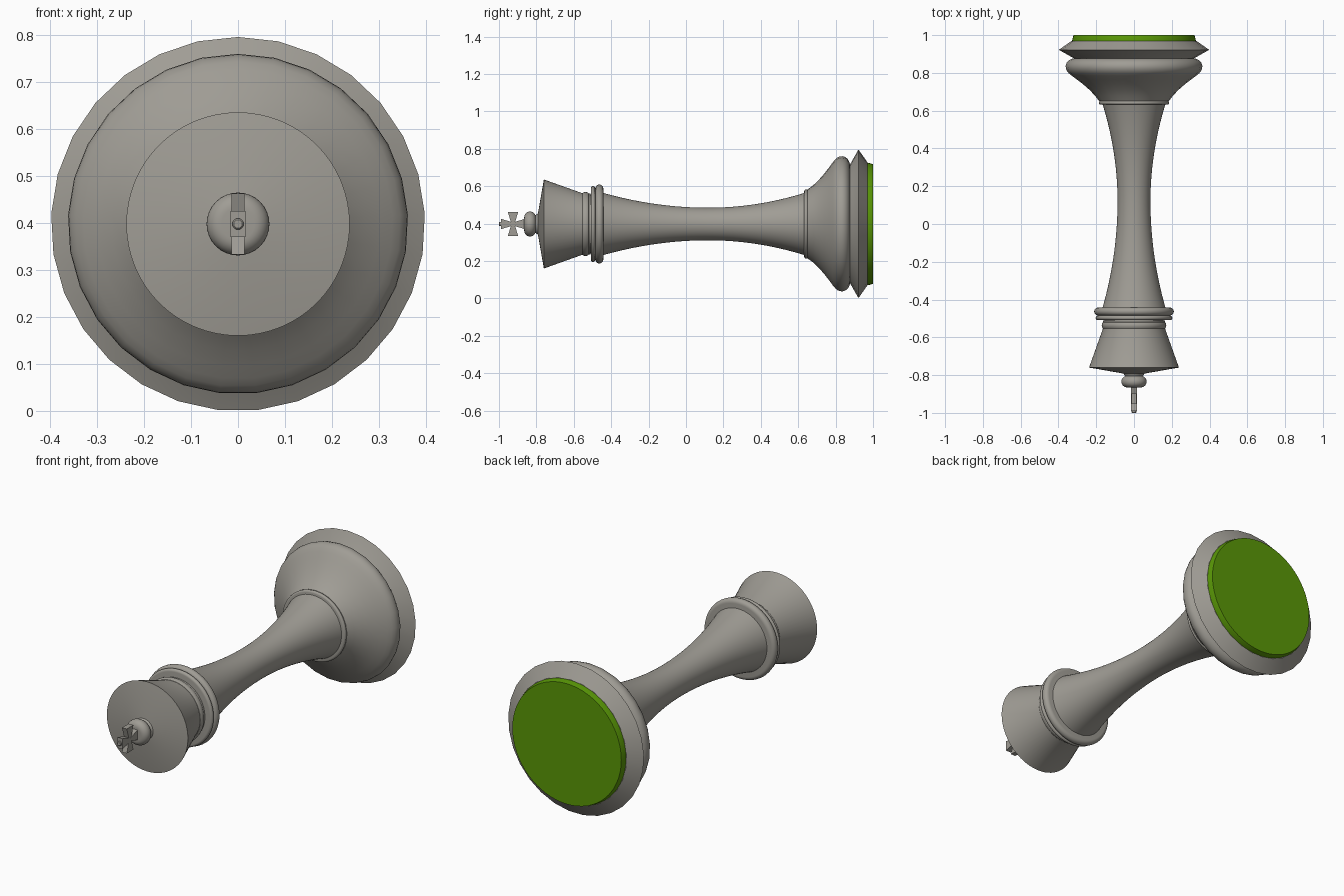
import bpy, bmesh, math

if "Cube" in bpy.data.objects:
    bpy.data.objects.remove(bpy.data.objects["Cube"])

CZ = 0.398  # height of the lying piece's axis


def colour(name, rgb):
    m = bpy.data.materials.new(name)
    m.diffuse_color = (*rgb, 1)
    m.use_nodes = True
    m.node_tree.nodes["Principled BSDF"].inputs["Base Color"].default_value = m.diffuse_color
    return m


green = colour("felt_green", (0.10, 0.31, 0.002))
grey = colour("warm_grey", (0.35, 0.335, 0.30))


def finish(name, bm, smooth=True, mat=grey):
    bmesh.ops.recalc_face_normals(bm, faces=bm.faces[:])
    me = bpy.data.meshes.new(name)
    bm.to_mesh(me)
    bm.free()
    ob = bpy.data.objects.new(name, me)
    bpy.context.collection.objects.link(ob)
    me.materials.append(mat)
    if smooth:
        bpy.ops.object.select_all(action='DESELECT')
        bpy.context.view_layer.objects.active = ob
        ob.select_set(True)
        bpy.ops.object.shade_smooth_by_angle(angle=math.radians(32))
    return ob


def lathe(name, profile, sides=64, mat=grey):
    """Turn (y, radius) points around the lying axis, with capped ends."""
    bm = bmesh.new()
    rings = []
    for y, r in profile:
        rings.append([bm.verts.new((r * math.sin(a), y, CZ + r * math.cos(a)))
                      for a in (2 * math.pi * i / sides for i in range(sides))])
    for a, b in zip(rings, rings[1:]):
        for i in range(sides):
            j = (i + 1) % sides
            bm.faces.new((a[i], a[j], b[j], b[i]))
    bm.faces.new(rings[0])
    bm.faces.new(rings[-1])
    return finish(name, bm, True, mat)


def bead(y0, y1, inner, outer, n=10):
    """Half-round rim profile from y0 to y1."""
    c, h = (y0 + y1) / 2, (y1 - y0) / 2
    return [(c - h * math.cos(math.pi * i / n),
             inner + (outer - inner) * math.sin(math.pi * i / n)) for i in range(n + 1)]


# Base: felt pad, pointed flange, flared foot with round rim
lathe("felt_pad", [(0.95, 0.327), (0.975, 0.327), (1.0, 0.32)], 64, green)
lathe("base_flange", [(0.870, 0.31), (0.878, 0.32), (0.922, 0.3985), (0.97, 0.33)], 29)
foot = [(0.65, 0.185), (0.68, 0.207), (0.71, 0.236), (0.74, 0.27), (0.765, 0.303), (0.785, 0.330)]
foot += [(0.798, 0.346), (0.81, 0.356), (0.823, 0.361), (0.836, 0.3625), (0.852, 0.358),
         (0.866, 0.346), (0.875, 0.328), (0.878, 0.305)]
lathe("base_foot", foot, 29)
lathe("base_collar", bead(0.632, 0.652, 0.176, 0.186, 6))

# Waisted stem
stem = []
for i in range(29):
    y = -0.45 + 1.1 * i / 28
    k = 0.30 if y > 0.12 else 0.25
    stem.append((y, 0.087 + k * (y - 0.12) ** 2))
lathe("stem", stem)

# Neck rings
lathe("neck_ring_large", bead(-0.484, -0.442, 0.19, 0.211))
lathe("neck_ring_small", bead(-0.509, -0.485, 0.19, 0.203))
lathe("neck", [(-0.525, 0.155), (-0.44, 0.165)])
lathe("neck_band", bead(-0.555, -0.518, 0.160, 0.171, 6))

# Flared crown and flattened ball
lathe("crown", [(-0.798, 0.02), (-0.76, 0.238), (-0.55, 0.163), (-0.51, 0.163)])
lathe("crown_ball", bead(-0.865, -0.803, 0.035, 0.067, 14), 32)
lathe("ball_seat", [(-0.81, 0.045), (-0.785, 0.06)], 32)


def cross_bar(name, upright, t):
    """Bow-tie bar of half thickness t, lying in the YZ plane."""
    bm = bmesh.new()
    pts = [(-0.065, -0.028), (0, -0.008), (0.065, -0.028),
           (0.065, 0.028), (0, 0.008), (-0.065, 0.028)]
    sides = []
    for x in (-t, t):
        sides.append([bm.verts.new((x, -0.925 + (v if upright else u),
                                    CZ + (u if upright else v))) for u, v in pts])
    for s in sides:
        bm.faces.new((s[0], s[1], s[4], s[5]))
        bm.faces.new((s[1], s[2], s[3], s[4]))
    a, b = sides
    for i in range(6):
        j = (i + 1) % 6
        bm.faces.new((a[i], a[j], b[j], b[i]))
    finish(name, bm, False)


# Flared cross with a small boss on its tip
cross_bar("cross_arms", True, 0.014)
cross_bar("cross_post", False, 0.016)
lathe("cross_tip", [(-1.0, 0.009), (-0.997, 0.012), (-0.98, 0.012)], 16)
